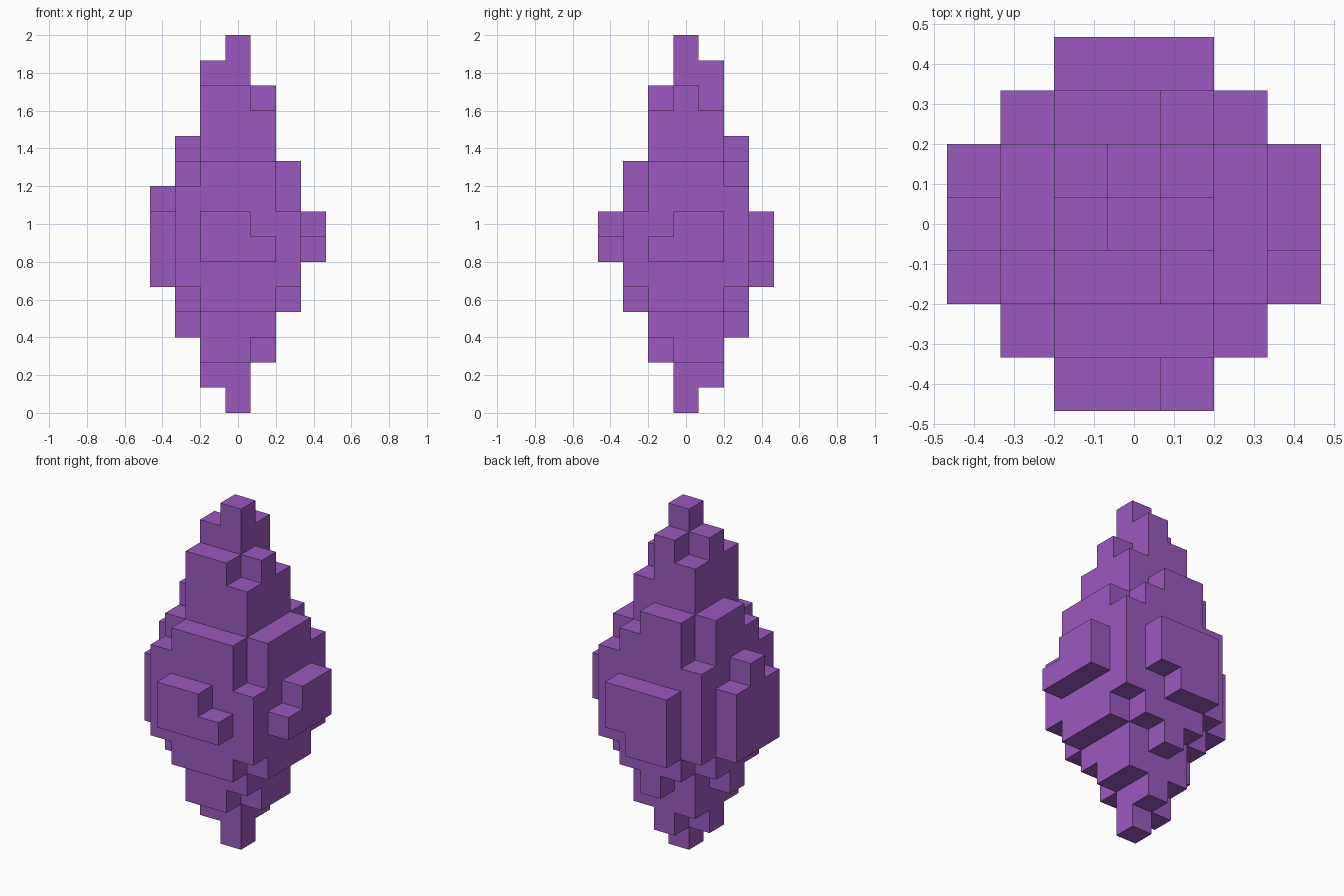
import bpy
import bmesh
from mathutils import Vector

cube = bpy.data.objects.get("Cube")
if cube:
    bpy.data.objects.remove(cube, do_unlink=True)

U = 2 / 15  # edge of one block
cells = set()


def fill(xs, ys, zs):
    """Add an inclusive range of blocks."""
    for x in range(xs[0], xs[1] + 1):
        for y in range(ys[0], ys[1] + 1):
            for z in range(zs[0], zs[1] + 1):
                cells.add((x, y, z))


MID = (-1, 1)

# Central column and the two tips
fill((0, 0), (0, 0), (0, 14))
fill(MID, MID, (2, 12))
cells -= {(1, -1, 2), (1, -1, 12), (1, 1, 12)}
for z in (1, 13):
    cells |= {(-1, 0, z), (0, 1, z)}

# Inner slabs on the four sides
fill(MID, (-2, -2), (4, 9))
fill((2, 2), MID, (4, 9))
fill(MID, (2, 2), (4, 9))
fill((-2, -2), MID, (4, 9))
fill((-1, 0), (2, 2), (10, 10))
fill((-2, -2), (0, 1), (10, 10))
cells |= {(0, 2, 3), (-2, 0, 3)}

# Corner posts
for x in (-2, 2):
    for y in (-2, 2):
        fill((x, x), (y, y), (5, 7 if (x, y) == (2, -2) else 8))

# Outer plates
fill(MID, (-3, -3), (6, 7))
fill((3, 3), MID, (6, 7))
cells -= {(1, -3, 7), (3, -1, 7)}
fill(MID, (3, 3), (5, 7))
cells.discard((1, 3, 5))
fill((-3, -3), MID, (5, 7))
cells.add((-3, 0, 8))

# Skin: only the exposed block sides
bm = bmesh.new()
for cell in sorted(cells):
    for axis in range(3):
        for sign in (-1, 1):
            n = Vector((0, 0, 0))
            n[axis] = sign
            if tuple(int(c + d) for c, d in zip(cell, n)) in cells:
                continue
            a = Vector((0, 0, 0))
            a[(axis + 1) % 3] = 1
            b = n.cross(a)
            mid = Vector(cell) + Vector((0, 0, 0.5)) + n / 2
            corners = (-a - b, a - b, a + b, b - a)
            bm.faces.new([bm.verts.new((mid + c / 2) * U) for c in corners])
bmesh.ops.remove_doubles(bm, verts=bm.verts[:], dist=U / 100)
bmesh.ops.dissolve_limit(bm, angle_limit=0.01, verts=bm.verts[:], edges=bm.edges[:])

mesh = bpy.data.meshes.new("crystal")
bm.to_mesh(mesh)
bm.free()

# Flat purple
purple = bpy.data.materials.new("purple")
purple.use_nodes = True
colour = (0.328, 0.1, 0.515, 1)
purple.diffuse_color = colour
purple.node_tree.nodes["Principled BSDF"].inputs["Base Color"].default_value = colour
mesh.materials.append(purple)

crystal = bpy.data.objects.new("crystal", mesh)
bpy.context.collection.objects.link(crystal)
